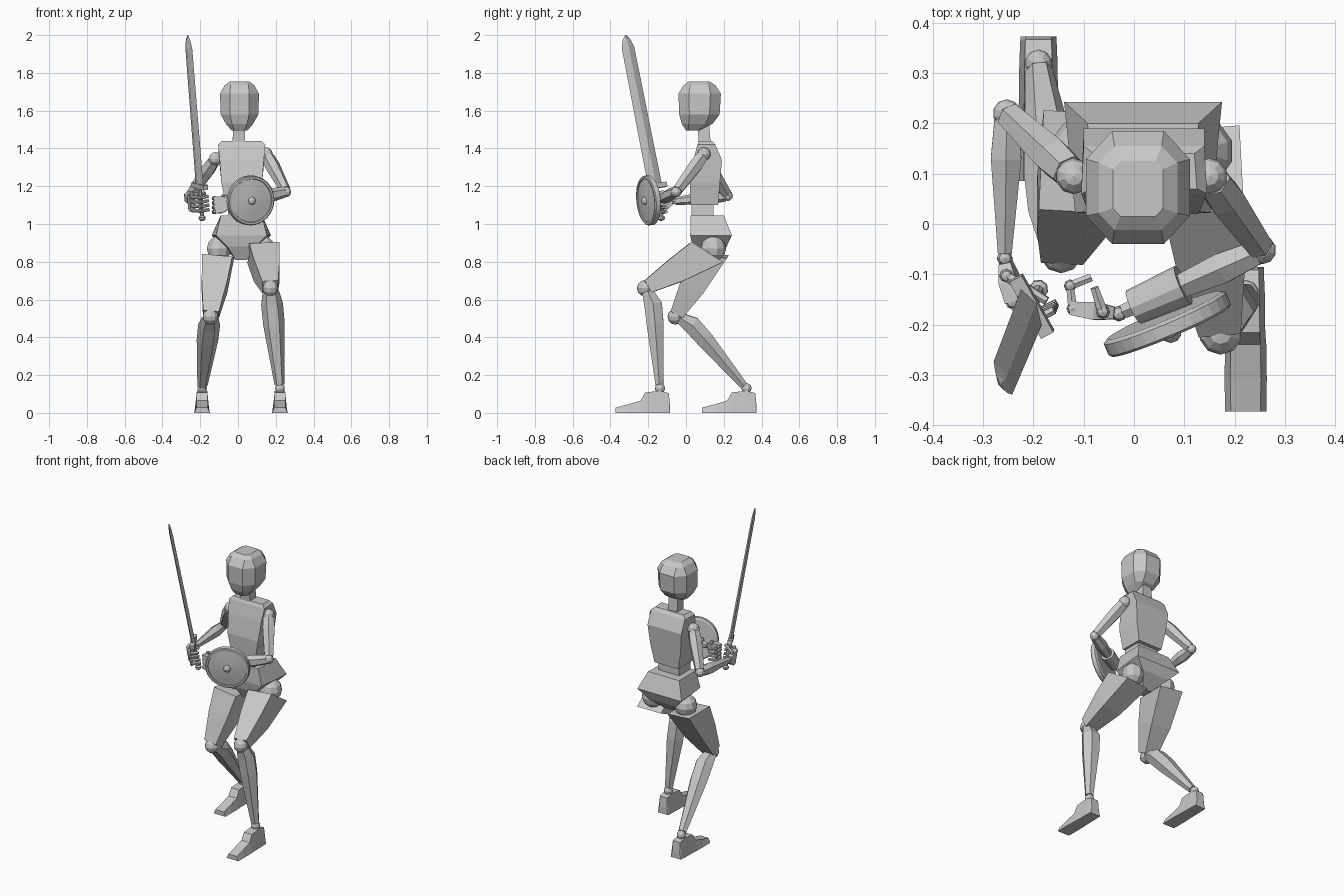
import bpy, bmesh, math
from mathutils import Vector, Matrix

if "Cube" in bpy.data.objects:
    bpy.data.objects.remove(bpy.data.objects["Cube"])

grey = bpy.data.materials.new("plain grey")
grey.diffuse_color = (0.58, 0.58, 0.58, 1)
grey.use_nodes = True
grey.node_tree.nodes["Principled BSDF"].inputs["Base Color"].default_value = grey.diffuse_color


def finish(name, bm):
    bmesh.ops.recalc_face_normals(bm, faces=bm.faces)
    me = bpy.data.meshes.new(name)
    bm.to_mesh(me)
    bm.free()
    me.materials.append(grey)
    ob = bpy.data.objects.new(name, me)
    bpy.context.collection.objects.link(ob)
    return ob


def skin(name, rings):
    """Join equal-length rings of points into a closed solid."""
    bm = bmesh.new()
    rows = [[bm.verts.new(p) for p in r] for r in rings]
    n = len(rows[0])
    for a, b in zip(rows, rows[1:]):
        for i in range(n):
            j = (i + 1) % n
            bm.faces.new((a[i], a[j], b[j], b[i]))
    bm.faces.new(rows[0])
    bm.faces.new(rows[-1])
    return finish(name, bm)


def loft(name, p0, p1, stations, sides=0, ref=(1, 0, 0)):
    """Sections (distance, half width, half depth, depth shift, slant) along an axis.
    sides=0 gives a box section."""
    p0, p1 = Vector(p0), Vector(p1)
    z = (p1 - p0).normalized()
    x = Vector(ref)
    x = (x - z * x.dot(z)).normalized()
    y = z.cross(x)
    if sides:
        unit = [(math.cos(math.tau * i / sides), math.sin(math.tau * i / sides))
                for i in range(sides)]
    else:
        unit = [(-1, -1), (1, -1), (1, 1), (-1, 1)]
    rings = []
    for s in stations:
        t, rx, ry, oy, sl = (list(s) + [0, 0])[:5]
        rings.append([p0 + z * (t + sl * v) + x * (rx * u) + y * (ry * v + oy)
                      for u, v in unit])
    return skin(name, rings)


def ball(name, p, r, seg=10):
    bm = bmesh.new()
    bmesh.ops.create_uvsphere(bm, u_segments=seg, v_segments=max(4, seg * 3 // 5), radius=r)
    bmesh.ops.translate(bm, vec=p, verts=bm.verts)
    return finish(name, bm)


def block(name, cx, rows):
    """Stacked four-cornered rings (z, front half, back half, front y, back y)."""
    skin(name, [[(cx - f, yf, z), (cx + f, yf, z), (cx + b, yb, z), (cx - b, yb, z)]
                for z, f, b, yf, yb in rows])


# Head: stacked chamfered rectangles
def chamfered(cx, z, h, yf, yb, k):
    c, d = h * k, (yb - yf) / 2 * k
    return [(cx - h + c, yf, z), (cx + h - c, yf, z), (cx + h, yf + d, z), (cx + h, yb - d, z),
            (cx + h - c, yb, z), (cx - h + c, yb, z), (cx - h, yb - d, z), (cx - h, yf + d, z)]


skin("head", [chamfered(0.008, *r) for r in (
    (1.495, 0.042, 0.0, 0.07, 0.4), (1.53, 0.072, -0.022, 0.14, 0.45),
    (1.58, 0.1, -0.036, 0.178, 0.5), (1.69, 0.103, -0.04, 0.185, 0.5),
    (1.735, 0.078, -0.012, 0.155, 0.4), (1.755, 0.05, 0.015, 0.125, 0.3))])

# Trunk
loft("neck", (0.005, 0.1, 1.41), (0.005, 0.09, 1.56), [(0, 0.034, 0.032), (0.15, 0.03, 0.03)])
block("chest", 0.02, [
    (1.10, 0.085, 0.085, 0.025, 0.17), (1.22, 0.108, 0.108, 0.02, 0.18),
    (1.34, 0.117, 0.12, 0.04, 0.19), (1.42, 0.125, 0.12, 0.06, 0.155),
    (1.44, 0.105, 0.1, 0.07, 0.14)])
block("waist", 0.02, [(1.02, 0.075, 0.075, 0.03, 0.145), (1.12, 0.07, 0.07, 0.03, 0.145)])
block("pelvis", 0.018, [
    (0.81, 0.03, 0.03, 0.07, 0.14), (0.88, 0.075, 0.095, 0.035, 0.215),
    (0.94, 0.135, 0.157, 0.022, 0.243), (1.045, 0.108, 0.11, 0.025, 0.2)])


# Legs
def foot(side, ax, ay):
    rows = [(0.053, 0.0, 0.04, 0.036), (0.047, 0.0, 0.105, 0.036), (0.0, 0.0, 0.117, 0.038),
            (-0.078, 0.0, 0.108, 0.039), (-0.102, 0.0, 0.065, 0.041),
            (-0.17, 0.0, 0.045, 0.042), (-0.235, 0.0, 0.028, 0.041)]
    skin(side + "_foot", [[(ax - w, ay + y, a), (ax + w, ay + y, a),
                           (ax + w * 0.72, ay + y, b), (ax - w * 0.72, ay + y, b)]
                          for y, a, b, w in rows])


legs = [("right", (-0.1, 0.145, 0.87), (-0.145, -0.055, 0.51), (-0.19, 0.32, 0.13)),
        ("left", (0.13, 0.145, 0.87), (0.172, -0.217, 0.66), (0.222, -0.138, 0.13))]
for side, hip, knee, ankle in legs:
    ball(side + "_hip_joint", hip, 0.068)
    ball(side + "_knee_joint", knee, 0.043)
    ball(side + "_ankle_joint", ankle, 0.027)
    thigh = (Vector(knee) - Vector(hip)).length
    shin = (Vector(ankle) - Vector(knee)).length
    loft(side + "_thigh", hip, knee, [
        (0.045, 0.08, 0.088, 0, 0.045), (thigh * 0.55, 0.068, 0.068),
        (thigh - 0.015, 0.042, 0.036)])
    loft(side + "_shin", knee, ankle, [
        (0.02, 0.044, 0.035, -0.012), (0.09, 0.058, 0.054, -0.03),
        (0.2, 0.057, 0.052, -0.025), (shin - 0.02, 0.027, 0.024)], 6)
    foot(side, ankle[0], ankle[1])

# Arms
arms = [("right", (-0.12, 0.095, 1.345), (-0.253, 0.22, 1.15), (-0.257, -0.068, 1.12)),
        ("left", (0.15, 0.095, 1.37), (0.255, -0.052, 1.17), (-0.03, -0.178, 1.11))]
for side, shoulder, elbow, wrist in arms:
    ball(side + "_shoulder_joint", shoulder, 0.036)
    ball(side + "_elbow_joint", elbow, 0.028)
    ball(side + "_wrist_joint", wrist, 0.016, 8)
    upper = (Vector(elbow) - Vector(shoulder)).length
    fore = (Vector(wrist) - Vector(elbow)).length
    loft(side + "_upper_arm", shoulder, elbow, [
        (0.02, 0.034, 0.036), (0.08, 0.04, 0.04), (upper - 0.015, 0.03, 0.029)], 6, (0, 0, 1))
    loft(side + "_forearm", elbow, wrist, [
        (0.012, 0.029, 0.028), (0.09, 0.037, 0.035), (fore - 0.01, 0.02, 0.016)], 6, (0, 0, 1))

# Sword frame
base, tip = Vector((-0.203, -0.163, 1.2)), Vector((-0.266, -0.32, 2.0))
axis = (tip - base).normalized()
length = (tip - base).length
edge = (0.47, -0.88, 0)


# Hands: palm plus four curled fingers around a grip
def hand(side, wrist, knuckle, centre, up, turn):
    wrist, knuckle, centre, up = map(Vector, (wrist, knuckle, centre, up))
    reach = (knuckle - wrist).length
    loft(side + "_palm", wrist, knuckle, [
        (0.008, 0.02, 0.012), (reach * 0.5, 0.042, 0.018), (reach, 0.046, 0.013)], 0, up)
    arm = knuckle - centre
    arm -= up * arm.dot(up)
    for k in range(4):
        mid = centre + up * (0.036 - 0.024 * k)
        pts = [mid + Matrix.Rotation(math.radians(turn * a), 3, up) @ arm for a in (0, 75, 150)]
        tag = f"{side}_finger_{k + 1}"
        for m, (a, b) in enumerate(zip(pts, pts[1:])):
            ball(f"{tag}_joint_{m + 1}", a, 0.0125, 8)
            loft(f"{tag}_link_{m + 1}", a, b,
                 [(0, 0.01, 0.01), ((b - a).length, 0.009, 0.009)], 6, up)
    # Thumb closes from the other side
    a = wrist.lerp(knuckle, 0.35) + up * 0.035
    b = centre - arm * 0.6 + up * 0.05
    ball(side + "_thumb_joint", a, 0.014, 8)
    loft(side + "_thumb", a, b, [(0, 0.012, 0.012), ((b - a).length, 0.009, 0.009)], 6, up)


grip = base - axis * 0.09
hand("right", arms[0][3], (-0.24, -0.15, 1.11), grip, axis, 1)
hand("left", arms[1][3], (-0.122, -0.168, 1.10), (-0.095, -0.142, 1.10), (0, 0, 1), -1)

# Sword parts
loft("sword_blade", base, tip, [
    (0, 0.042, 0.012), (length - 0.07, 0.038, 0.01), (length - 0.025, 0.024, 0.007),
    (length, 0.003, 0.002)], 4, edge)
loft("sword_guard", base, tip, [(-0.012, 0.065, 0.014), (0.014, 0.065, 0.014)], 0, edge)
loft("sword_grip", base, tip, [(-0.17, 0.011, 0.011), (0, 0.012, 0.012)], 8, edge)
loft("sword_pommel", base, tip, [
    (-0.186, 0.01, 0.01), (-0.178, 0.019, 0.019), (-0.166, 0.019, 0.019),
    (-0.158, 0.01, 0.01)], 8, edge)

# Shield
centre = Vector((0.066, -0.198, 1.125))
out = Vector((0.39, -0.92, -0.09)).normalized()
loft("shield_disc", centre, centre + out, [
    (-0.018, 0.122, 0.122), (-0.012, 0.132, 0.132), (0.012, 0.132, 0.132),
    (0.017, 0.127, 0.127), (0.017, 0.116, 0.116), (0.012, 0.114, 0.114),
    (0.018, 0.06, 0.06), (0.021, 0.022, 0.022)], 32)
ball("shield_boss", centre + out * 0.018, 0.022)

# Arm band behind the shield
loft("shield_arm_band", arms[1][2], arms[1][3], [
    (0.175, 0.042, 0.042), (0.285, 0.036, 0.036)], 12, (0, 0, 1))
